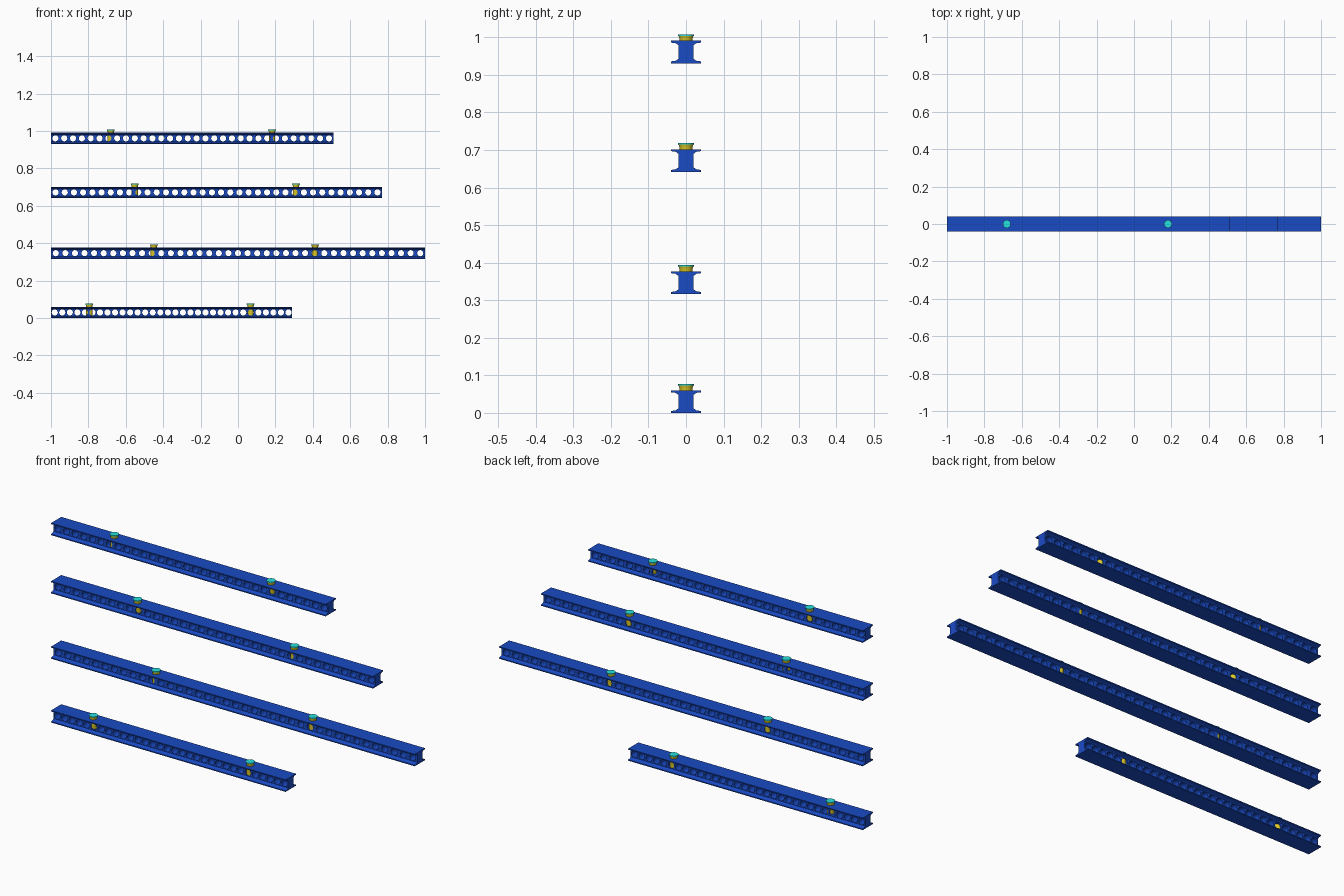
import bpy, bmesh, math

if "Cube" in bpy.data.objects:
    bpy.data.objects.remove(bpy.data.objects["Cube"])


def material(name, color):
    m = bpy.data.materials.new(name)
    m.diffuse_color = color
    m.use_nodes = True
    m.node_tree.nodes["Principled BSDF"].inputs["Base Color"].default_value = m.diffuse_color
    return m


BLUE = material("blue_paint", (0.01, 0.07, 0.55, 1))
YELLOW = material("yellow_paint", (0.75, 0.6, 0.02, 1))
CYAN = material("cyan_paint", (0.02, 0.75, 0.75, 1))

H, WEB, LOW, R, N = 0.06, 0.02, 0.012, 0.0165, 16


def finish(bm, name, mat, angle=35):
    bmesh.ops.remove_doubles(bm, verts=bm.verts, dist=1e-5)
    bmesh.ops.recalc_face_normals(bm, faces=bm.faces)
    me = bpy.data.meshes.new(name)
    bm.to_mesh(me)
    bm.free()
    ob = bpy.data.objects.new(name, me)
    bpy.context.collection.objects.link(ob)
    me.materials.append(mat)
    bpy.context.view_layer.objects.active = ob
    ob.select_set(True)
    bpy.ops.object.shade_smooth_by_angle(angle=math.radians(angle))
    ob.select_set(False)
    return ob


def beam(name, x0, x1, z, count):
    bm = bmesh.new()
    pitch = (x1 - x0) / count
    xs = [x0 + pitch * i for i in range(count + 1)]
    # I-section outline: flanges with a soft fillet into the web
    q = [(0.04, 0), (0.04, 0.005), (0.028, 0.0065), (WEB, LOW)]
    right = q + [(y, H - h) for y, h in reversed(q)]
    prof = right + [(-y, h) for y, h in reversed(right)]
    k = len(prof)
    rings = [[bm.verts.new((x, y, z + h)) for y, h in prof] for x in (x0, x1)]
    for i in range(k):
        if i in (3, 11):        # web sides are made of pierced cells
            continue
        j = (i + 1) % k
        bm.faces.new((rings[0][i], rings[0][j], rings[1][j], rings[1][i]))
    for r in rings:
        bm.faces.new(r)
    # pierced web cells with the hole walls between both sides
    for i in range(count):
        cx, cz = (xs[i] + xs[i + 1]) / 2, z + H / 2
        inner = []
        for y in (-WEB, WEB):
            a, b = [], []
            for n in range(N):
                t = 2 * math.pi * n / N
                c, s = math.cos(t), math.sin(t)
                m = max(abs(c), abs(s))
                a.append(bm.verts.new((cx + R * c, y, cz + R * s)))
                b.append(bm.verts.new((cx + c / m * pitch / 2, y, cz + s / m * (H / 2 - LOW))))
            for n in range(N):
                j = (n + 1) % N
                bm.faces.new((a[n], a[j], b[j], b[n]))
            inner.append(a)
        for n in range(N):
            j = (n + 1) % N
            bm.faces.new((inner[0][n], inner[1][n], inner[1][j], inner[0][j]))
    finish(bm, name, BLUE)


def lathe(name, x, profile, mat, seg=24):
    bm = bmesh.new()
    rings = [[bm.verts.new((x + r * math.cos(2 * math.pi * n / seg),
                            r * math.sin(2 * math.pi * n / seg), h))
              for n in range(seg)] for r, h in profile]
    for a, b in zip(rings, rings[1:]):
        for n in range(seg):
            j = (n + 1) % seg
            bm.faces.new((a[n], a[j], b[j], b[n]))
    bm.faces.new(rings[0])
    bm.faces.new(rings[-1])
    finish(bm, name, mat)


# right end, base height, hole count, first peg position
levels = [(0.29, 0.0, 32, -0.795), (1.0, 0.317, 39, -0.45),
          (0.77, 0.642, 36, -0.552), (0.51, 0.931, 32, -0.68)]
for i, (x1, z, count, px) in enumerate(levels, 1):
    beam(f"perforated_beam_{i}", -1, x1, z, count)
    for side, x in (("left", px), ("right", px + 0.862)):
        # peg running down through the beam, with a flared head and a cap
        lathe(f"peg_{i}_{side}", x, [(0.017, z + 0.012), (0.017, z + 0.065), (0.02, z + 0.073)], YELLOW)
        lathe(f"peg_cap_{i}_{side}", x, [(0.021, z + 0.073), (0.021, z + 0.077)], CYAN)
